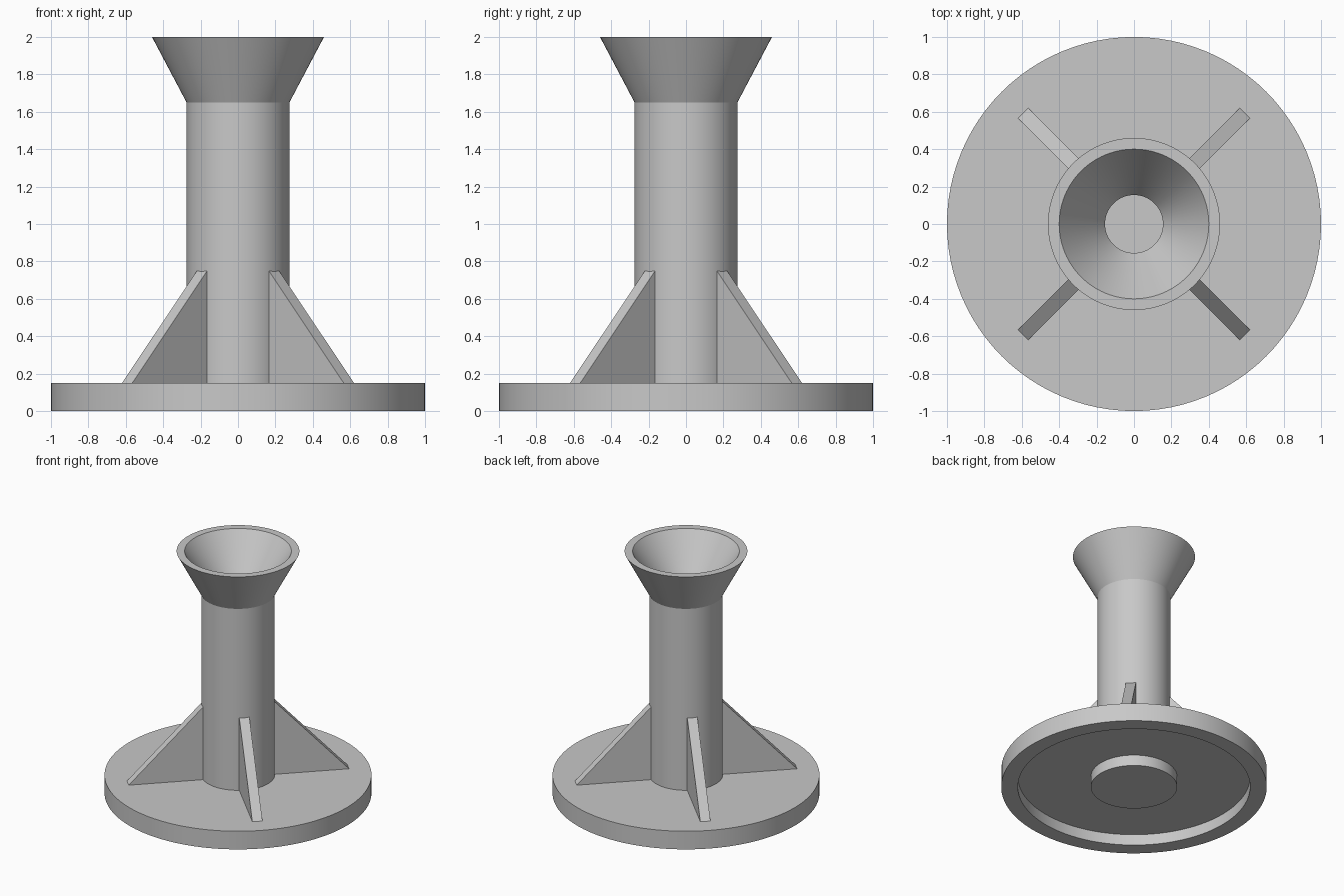
import bpy, bmesh, math
from mathutils import Matrix

cube = bpy.data.objects.get("Cube")
if cube:
    bpy.data.objects.remove(cube, do_unlink=True)

# Single grey material
grey = bpy.data.materials.new("plain_grey")
grey.use_nodes = True
COLOUR = (0.58, 0.58, 0.58, 1)
grey.diffuse_color = COLOUR
grey.node_tree.nodes["Principled BSDF"].inputs["Base Color"].default_value = COLOUR


def finish(name, bm, smooth=False):
    """Turn a bmesh into a named object."""
    bmesh.ops.remove_doubles(bm, verts=bm.verts, dist=1e-5)
    bmesh.ops.recalc_face_normals(bm, faces=bm.faces)
    mesh = bpy.data.meshes.new(name)
    bm.to_mesh(mesh)
    bm.free()
    mesh.materials.append(grey)
    obj = bpy.data.objects.new(name, mesh)
    bpy.context.collection.objects.link(obj)
    if smooth:
        bpy.ops.object.select_all(action="DESELECT")
        obj.select_set(True)
        bpy.context.view_layer.objects.active = obj
        bpy.ops.object.shade_smooth_by_angle(angle=math.radians(25))
    return obj


def lathe(name, profile, steps=96):
    """Revolve an (r, z) profile around the vertical axis."""
    bm = bmesh.new()
    verts = [bm.verts.new((r, 0, z)) for r, z in profile]
    edges = [bm.edges.new(pair) for pair in zip(verts, verts[1:])]
    bmesh.ops.spin(bm, geom=verts + edges, cent=(0, 0, 0), axis=(0, 0, 1),
                   angle=math.tau, steps=steps)
    return finish(name, bm, smooth=True)


PLATE_TOP = 0.15
TUBE_R, BORE_R = 0.275, 0.155
FLARE_Z = 1.65

# Round base with a hollowed underside and a central boss
lathe("base_plate", [(0, 0), (0.325, 0), (0.325, 0.09), (0.875, 0.09),
                     (0.875, 0), (1, 0), (1, PLATE_TOP), (0, PLATE_TOP)])

# Hollow column opening into a funnel mouth
lathe("funnel_column", [(TUBE_R, PLATE_TOP), (TUBE_R, FLARE_Z), (0.46, 2),
                        (0.4, 2), (BORE_R, FLARE_Z), (BORE_R, PLATE_TOP)])

# Four diagonal triangular ribs bracing the column
RIB_HALF = 0.0385
for i, name in enumerate(("back_left", "back_right", "front_right", "front_left")):
    bm = bmesh.new()
    outline = [(0.25, PLATE_TOP), (0.838, PLATE_TOP), (0.272, 0.75), (0.25, 0.75)]
    face = bm.faces.new([bm.verts.new((r, -RIB_HALF, z)) for r, z in outline])
    side = bmesh.ops.extrude_face_region(bm, geom=[face])["geom"]
    bmesh.ops.translate(bm, vec=(0, 2 * RIB_HALF, 0),
                        verts=[v for v in side if isinstance(v, bmesh.types.BMVert)])
    turn = Matrix.Rotation(math.radians(45 + 90 * i), 4, "Z")
    bmesh.ops.transform(bm, matrix=turn, verts=bm.verts)
    finish(name + "_rib", bm)
